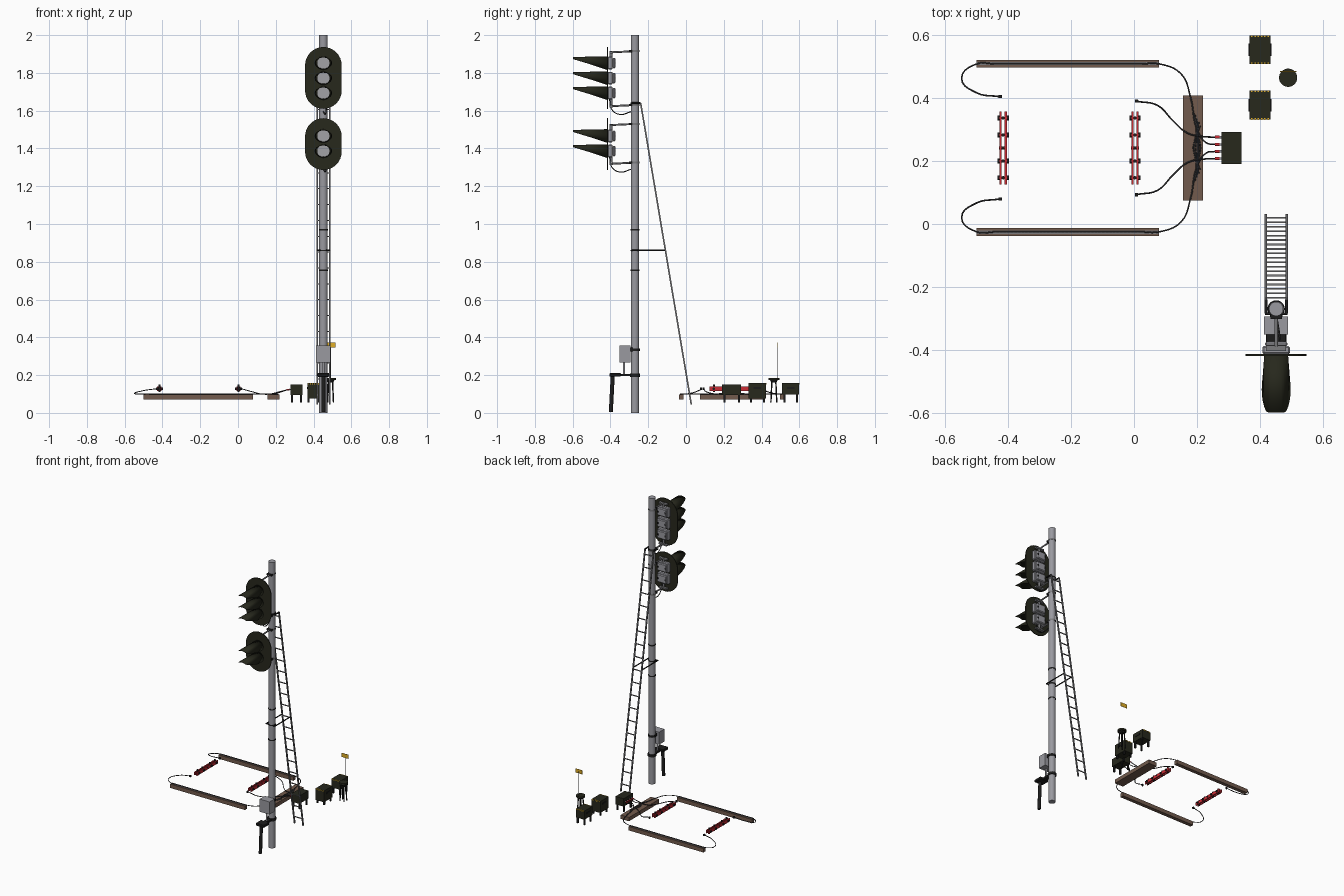
import bpy, bmesh, math
from mathutils import Vector, Matrix

if "Cube" in bpy.data.objects:
    bpy.data.objects.remove(bpy.data.objects["Cube"])

def mat(name, r, g, b):
    m = bpy.data.materials.new(name)
    m.diffuse_color = (r, g, b, 1)
    m.use_nodes = True
    m.node_tree.nodes["Principled BSDF"].inputs["Base Color"].default_value = m.diffuse_color
    return m

GREY = mat("mast_grey", 0.32, 0.32, 0.35)
LENS = mat("lens_grey", 0.36, 0.36, 0.38)
OLIVE = mat("dark_olive", 0.020, 0.021, 0.012)
BLACK = mat("black", 0.012, 0.012, 0.012)
STEEL = mat("ladder_steel", 0.20, 0.20, 0.21)
CABLE = mat("cable_dark_grey", 0.035, 0.035, 0.037)
WOOD = mat("brown_wood", 0.17, 0.105, 0.075)
RED = mat("red", 0.60, 0.025, 0.035)
YELLOW = mat("yellow", 0.75, 0.43, 0.02)

MX, MY, MR = 0.452, -0.27, 0.0225   # mast position and radius

def finish(name, bm, m, smooth=False):
    bmesh.ops.recalc_face_normals(bm, faces=bm.faces)
    me = bpy.data.meshes.new(name)
    bm.to_mesh(me)
    bm.free()
    ob = bpy.data.objects.new(name, me)
    bpy.context.collection.objects.link(ob)
    me.materials.append(m)
    if smooth:
        bpy.context.view_layer.objects.active = ob
        ob.select_set(True)
        bpy.ops.object.shade_smooth_by_angle(angle=0.9)
        ob.select_set(False)
    return ob

def box(name, x0, x1, y0, y1, z0, z1, m, bevel=0):
    bm = bmesh.new()
    bmesh.ops.create_cube(bm, size=1)
    for v in bm.verts:
        v.co = ((x0 + x1) / 2 + v.co.x * (x1 - x0), (y0 + y1) / 2 + v.co.y * (y1 - y0),
                (z0 + z1) / 2 + v.co.z * (z1 - z0))
    if bevel:
        bmesh.ops.bevel(bm, geom=bm.edges[:], offset=bevel, segments=1, affect='EDGES')
    return finish(name, bm, m)

def rod(name, a, b, r, m, n=12, r2=None):
    a, b = Vector(a), Vector(b)
    bm = bmesh.new()
    bmesh.ops.create_cone(bm, cap_ends=True, segments=n, radius1=r, radius2=r if r2 is None else r2,
                          depth=(b - a).length)
    q = (b - a).to_track_quat('Z', 'Y').to_matrix() @ Matrix.Rotation(math.pi / n, 3, 'Z')
    for v in bm.verts:
        v.co = q @ v.co + (a + b) / 2
    return finish(name, bm, m, n > 4)

def cable(name, pts, r, m=CABLE):
    cu = bpy.data.curves.new(name, 'CURVE')
    cu.dimensions, cu.bevel_depth, cu.bevel_resolution = '3D', r, 1
    cu.resolution_u, cu.use_fill_caps = 5, True
    sp = cu.splines.new('BEZIER')
    sp.bezier_points.add(len(pts) - 1)
    for p, co in zip(sp.bezier_points, pts):
        p.co = co
        p.handle_left_type = p.handle_right_type = 'AUTO'
    ob = bpy.data.objects.new(name, cu)
    bpy.context.collection.objects.link(ob)
    cu.materials.append(m)
    bpy.context.view_layer.objects.active = ob
    ob.select_set(True)
    bpy.ops.object.convert(target='MESH')
    bpy.context.object.select_set(False)

def band(name, z, h=0.008, extra=0.004, m=BLACK):
    rod(name, (MX, MY, z - h / 2), (MX, MY, z + h / 2), MR + extra, m, 24)

# Mast with bands
rod("mast", (MX, MY, 0), (MX, MY, 2), MR, GREY, 32)
for z in (0.97, 0.86, 0.755):
    band("mast_band", z, 0.007, 0.002)

# Signal heads: stadium backplate, lenses, cut-away visors, housings
def backplate(name, z0, z1, r):
    bm = bmesh.new()
    vs = []
    for i in range(34):
        a = math.pi * (i if i < 17 else i - 1) / 16
        vs.append(bm.verts.new((MX + r * math.cos(a), -0.419, (z1 if i < 17 else z0) + r * math.sin(a))))
    ext = bmesh.ops.extrude_face_region(bm, geom=[bm.faces.new(vs)])
    for v in ext['geom']:
        if isinstance(v, bmesh.types.BMVert):
            v.co.y += 0.006
    finish(name, bm, OLIVE)

def visor(name, z, r=0.036, n=32):
    bm = bmesh.new()
    rows = []
    for i in range(n):
        t = 2 * math.pi * i / n
        c, s = math.cos(t), math.sin(t)
        ln = min(0.181, 0.012 + 0.169 * (c + 1) / 1.75)
        rows.append((bm.verts.new((MX + 0.038 * s, -0.418, z + r * c)),
                     bm.verts.new((MX + 0.046 * s, -0.418 - ln, z + (r - 0.004) * c))))
    for i in range(n):
        a, b = rows[i], rows[(i + 1) % n]
        bm.faces.new((a[0], a[1], b[1], b[0]))
    so = finish(name, bm, OLIVE, True).modifiers.new("thickness", 'SOLIDIFY')
    so.thickness = 0.003

def head(tag, lenses, z0, z1, arms):
    backplate(tag + "_backplate", z0, z1, 0.097)
    for z in lenses:
        rod(tag + "_lens", (MX, -0.417, z), (MX, -0.423, z), 0.0325, LENS, 24)
        visor(tag + "_visor", z)
        box(tag + "_housing", MX - 0.044, MX + 0.044, -0.414, -0.388, z - 0.034, z + 0.034, GREY, 0.005)
        box(tag + "_housing_door", MX - 0.036, MX + 0.036, -0.389, -0.374, z - 0.028, z + 0.028, GREY, 0.005)
        for s in (-1, 1):
            box(tag + "_latch", MX + s * 0.028 - 0.004, MX + s * 0.028 + 0.004, -0.376, -0.372,
                z - 0.006, z + 0.006, BLACK)
    # mounting arms and clamps
    for z, end in zip(arms, (max(lenses) + 0.03, min(lenses) - 0.03)):
        rod(tag + "_arm", (MX, MY, z), (MX, -0.395, z - 0.006), 0.0055, STEEL, 8)
        rod(tag + "_arm_drop", (MX, -0.397, z), (MX, -0.397, end), 0.008, STEEL, 8)
        box(tag + "_arm_yoke", MX - 0.032, MX + 0.032, -0.404, -0.386, z - 0.012, z - 0.002, STEEL)
        band(tag + "_arm_clamp", z, 0.010, 0.002, STEEL)
        box(tag + "_clamp_block", MX - 0.018, MX + 0.018, -0.302, -0.285, z - 0.006, z + 0.006, BLACK)
    # drooping feed cable
    zb = arms[1]
    cable(tag + "_cable", [(MX + 0.015, -0.405, zb + 0.03), (MX + 0.015, -0.392, zb - 0.025),
                           (MX + 0.01, -0.35, zb - 0.05), (MX, -0.29, zb - 0.035)], 0.003)

head("upper_head", (1.852, 1.772, 1.693), 1.707, 1.84, (1.915, 1.63))
head("lower_head", (1.466, 1.386), 1.383, 1.463, (1.53, 1.325))

# Ladder leaning against the mast, square rails
top, foot = Vector((0, -0.24, 1.64)), Vector((0, 0.028, 0.045))
for s in (-1, 1):
    dx = Vector((MX + s * 0.033, 0, 0))
    rod("ladder_rail", top + dx, foot + dx, 0.0058, STEEL, 4)
    rod("ladder_hook", top + dx, (MX + s * 0.033, -0.285, 1.64), 0.005, BLACK, 8)
    rod("ladder_standoff", (MX + s * 0.034, -0.285, 0.86), (MX + s * 0.034, -0.11, 0.86), 0.004, BLACK, 8)
for i in range(19):
    p = top.lerp(foot, (i + 0.4) / 19)
    rod("ladder_rung", (MX - 0.033, p.y, p.z), (MX + 0.033, p.y, p.z), 0.0038, STEEL, 4)
for y, z in ((-0.285, 1.64), (-0.285, 0.86)):
    rod("ladder_cross_bar", (MX - 0.036, y, z), (MX + 0.036, y, z), 0.004, BLACK, 8)
band("ladder_top_clamp", 1.64, 0.008, 0.002)

# Junction box, conduit and foot stand on the mast
box("junction_box", MX - 0.038, MX + 0.038, -0.352, -0.294, 0.268, 0.356, GREY)
box("junction_box_bracket", MX - 0.02, MX + 0.02, -0.297, -0.28, 0.325, 0.345, BLACK)
band("junction_box_clamp", 0.335, 0.014, 0.004)
rod("conduit", (MX, -0.328, 0.2), (MX, -0.328, 0.27), 0.006, GREY)
band("stand_clamp", 0.2, 0.018, 0.005)
box("stand_arm", MX - 0.013, MX + 0.013, -0.38, -0.28, 0.194, 0.207, BLACK)
box("stand_head", MX - 0.033, MX + 0.033, -0.405, -0.345, 0.192, 0.21, BLACK, 0.003)
rod("stand_leg", (MX, -0.398, 0.004), (MX, -0.388, 0.195), 0.011, BLACK)

# Track-side wood planks, cables and plugs, mirrored about y = YC
YC = 0.242
box("cross_plank", 0.155, 0.22, YC - 0.167, YC + 0.167, 0.07, 0.097, WOOD)
for s in (-1, 1):
    def Y(d):
        return YC + s * d
    def strip(name, d0, d1, z0, z1, m):
        lo, hi = sorted((Y(d0), Y(d1)))
        box(name, -0.5, 0.08, lo, hi, z0, z1, m)
    strip("side_plank", 0.255, 0.28, 0.07, 0.097, WOOD)
    strip("plank_cable_cover", 0.263, 0.273, 0.096, 0.0985, STEEL)
    run = [(-0.5 + 0.058 * k, Y(0.267), 0.1) for k in range(11)]
    cable("long_cable", [(-0.43, Y(0.163), 0.128), (-0.5, Y(0.175), 0.118), (-0.548, Y(0.222), 0.103)] + run +
          [(0.15, Y(0.235), 0.099), (0.18, Y(0.16), 0.1), (0.2, Y(0.06), 0.102),
           (0.23, Y(0.016), 0.112), (0.262, Y(0.011), 0.123)], 0.0026)
    cable("short_cable", [(0.01, Y(0.148), 0.13), (0.075, Y(0.135), 0.112), (0.125, Y(0.085), 0.1),
                          (0.17, Y(0.047), 0.1), (0.22, Y(0.036), 0.112), (0.262, Y(0.034), 0.123)], 0.0026)
    for x, d in ((-0.425, 0.163), (0.008, 0.149)):
        box("cable_plug", x - 0.005, x + 0.005, Y(d) - 0.005, Y(d) + 0.005, 0.122, 0.134, BLACK)
    for d in (0.011, 0.034):
        rod("red_connector", (0.258, Y(d), 0.122), (0.272, Y(d), 0.1235), 0.005, RED, 8)
        rod("connector_tip", (0.271, Y(d), 0.1235), (0.281, Y(d), 0.124), 0.004, GREY, 8)
    # loose strands on the cross plank
    for k in range(5):
        cable("loose_strand", [(0.188 + 0.006 * k, Y(0.118 - 0.012 * k), 0.0985), (0.198 + 0.002 * k, Y(0.06), 0.1),
                               (0.188 + 0.006 * k, Y(0.0), 0.0985)], 0.002)

# Red track clamps with black knobs
for xc in (-0.416, 0.003):
    for x in (-0.008, 0.008):
        box("red_bar", xc + x - 0.0035, xc + x + 0.0035, 0.125, 0.357, 0.117, 0.139, RED)
    for y in (0.147, 0.2, 0.283, 0.337):
        rod("bar_bolt", (xc - 0.014, y, 0.128), (xc + 0.014, y, 0.128), 0.004, BLACK, 8)
        for e in (-1, 1):
            rod("bar_knob", (xc + e * 0.0115, y, 0.128), (xc + e * 0.018, y, 0.128), 0.0075, BLACK, 10)
        rod("bar_pin", (xc, y, 0.11), (xc, y, 0.15), 0.0055, BLACK, 10)
    rod("bar_spacer", (xc - 0.013, YC, 0.13), (xc + 0.013, YC, 0.13), 0.005, BLACK, 8)

# Equipment cases on four legs, hazard dashes on the top edges
def case(name, x0, x1, y0, y1, z0, z1, stripes):
    box(name, x0, x1, y0, y1, z0, z1, OLIVE)
    for x in (x0 + 0.007, x1 - 0.007):
        for y in (y0 + 0.012, y1 - 0.012):
            box(name + "_leg", x - 0.005, x + 0.005, y - 0.005, y + 0.005, 0.054, z0 + 0.002, BLACK)
    if stripes:
        for i in range(6):
            x = x0 + 0.005 + i * (x1 - x0 - 0.015) / 5
            for y, e in ((y0, 1), (y1, -1)):
                lo, hi = sorted((y - e * 0.001, y + e * 0.005))
                box(name + "_stripe", x, x + 0.005, lo, hi, z1 - 0.006, z1 + 0.001, YELLOW)
        for x in (x0, x1):
            box(name + "_handle", x - 0.003, x + 0.003, (y0 + y1) / 2 - 0.02, (y0 + y1) / 2 + 0.02,
                z1 - 0.03, z1 - 0.02, BLACK)

case("cable_case", 0.278, 0.341, 0.191, 0.292, 0.095, 0.15, False)
case("near_case", 0.367, 0.434, 0.332, 0.424, 0.077, 0.157, True)
case("far_case", 0.367, 0.434, 0.509, 0.599, 0.097, 0.157, True)

# Round pedestal with flag
px, py = 0.49, 0.465
rod("pedestal_top", (px, py, 0.174), (px, py, 0.186), 0.029, OLIVE, 24)
rod("pedestal_collar", (px, py, 0.162), (px, py, 0.175), 0.014, BLACK, 16, 0.022)
for i in range(4):
    a = math.pi / 4 + i * math.pi / 2
    c, s = math.cos(a), math.sin(a)
    rod("pedestal_leg", (px + 0.022 * c, py + 0.022 * s, 0.054), (px + 0.015 * c, py + 0.015 * s, 0.165),
        0.004, BLACK, 8)
rod("flag_pole", (px, 0.486, 0.18), (px, 0.486, 0.36), 0.0012, STEEL, 6)
box("flag", px - 0.026, px + 0.026, 0.484, 0.486, 0.345, 0.373, YELLOW)
